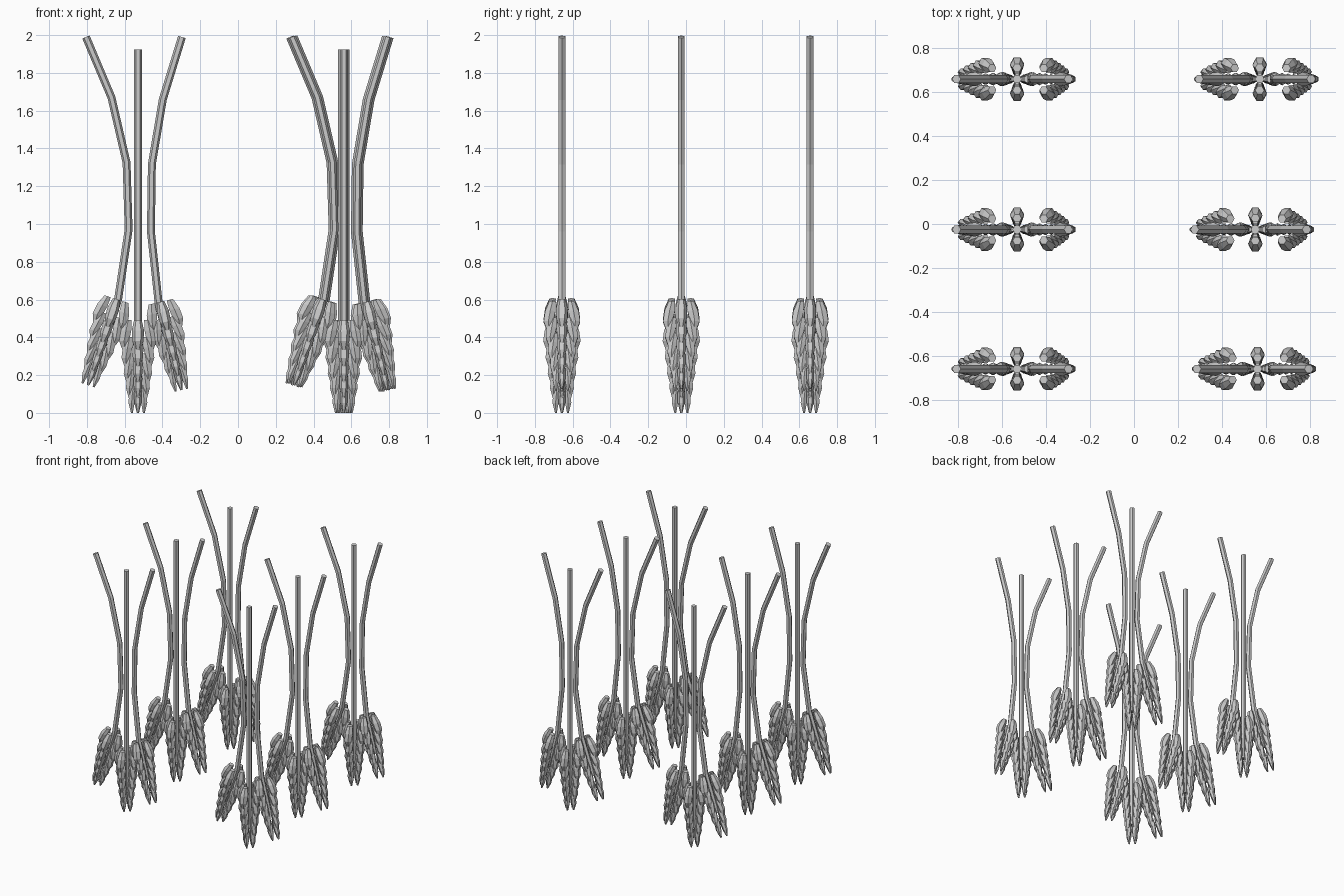
import bpy, bmesh
from math import sin, cos, pi
from mathutils import Vector, Matrix

if "Cube" in bpy.data.objects:
    bpy.data.objects.remove(bpy.data.objects["Cube"])


def skin(bm, rings):
    """Bridge a list of equal-sided rings and cap both ends."""
    vs = [[bm.verts.new(p) for p in r] for r in rings]
    n = len(vs[0])
    for a, b in zip(vs, vs[1:]):
        for i in range(n):
            j = (i + 1) % n
            bm.faces.new((a[i], a[j], b[j], b[i]))
    bm.faces.new(vs[0])
    bm.faces.new(vs[-1])


def to_mesh(bm, name):
    bmesh.ops.recalc_face_normals(bm, faces=bm.faces)
    me = bpy.data.meshes.new(name)
    bm.to_mesh(me)
    bm.free()
    return me


def stem_mesh(path, radius=0.021):
    """Six-sided stalk following a path in the xz plane."""
    bm = bmesh.new()
    pts = [Vector((x, 0, z)) for x, z in path]
    rings = []
    for i, p in enumerate(pts):
        d = (pts[min(i + 1, len(pts) - 1)] - pts[max(i - 1, 0)]).normalized()
        side = Vector((d.z, 0, -d.x))
        rings.append([p + side * radius * cos(k * pi / 3)
                      + Vector((0, radius * sin(k * pi / 3), 0)) for k in range(6)])
    skin(bm, rings)
    return to_mesh(bm, "stem")


# kernel profile: position along length, thickness, distance from head axis
KERNEL = [(0, 0.62, 0.050), (0.32, 1.0, 0.062), (0.65, 0.92, 0.072), (1, 0.28, 0.068)]
# kernel layers: distance below head top, length, spread, thickness
LAYERS = [(0.0, 0.17, 1.0, 0.032), (0.09, 0.165, 0.87, 0.029), (0.175, 0.16, 0.74, 0.026),
          (0.255, 0.155, 0.61, 0.023), (0.335, 0.15, 0.46, 0.020)]


def head_mesh(top, tilt, size):
    """Grain head: layers of four kernels hanging below the stalk."""
    bm = bmesh.new()
    for start, length, spread, thick in LAYERS:
        for q in range(4):
            turn = Matrix.Rotation(q * pi / 2, 3, 'Z')
            rings = []
            for t, r, off in KERNEL:
                rings.append([turn @ Vector((off * spread + thick * r * cos(pi / 6 + k * pi / 3),
                                             thick * r * sin(pi / 6 + k * pi / 3),
                                             -start - t * length)) for k in range(6)])
            skin(bm, rings)
    m = (Matrix.Translation((top[0], 0, top[1])) @ Matrix.Rotation(tilt, 4, 'Y')
         @ Matrix.Scale(size, 4))
    bm.transform(m)
    return to_mesh(bm, "grain_head")


# three stalks of one bunch, x measured from the middle stalk
parts = {
    "left_stem": stem_mesh([(-0.275, 1.99), (-0.14, 1.67), (-0.06, 1.325), (-0.049, 0.97),
                            (-0.105, 0.60), (-0.20, 0.32)]),
    "middle_stem": stem_mesh([(0, 1.925), (0, 0.15)]),
    "right_stem": stem_mesh([(0.233, 1.99), (0.132, 1.66), (0.074, 1.317), (0.069, 0.96),
                             (0.11, 0.58), (0.18, 0.30)]),
    "left_head": head_mesh((-0.113, 0.602), 0.32, 0.99),
    "middle_head": head_mesh((0, 0.492), 0, 1.015),
    "right_head": head_mesh((0.121, 0.588), -0.23, 0.99),
}

# six hanging bunches
spots = [(-0.53, 0.657), (-0.53, -0.025), (-0.53, -0.657),
         (0.57, 0.657), (0.55, -0.025), (0.56, -0.657)]
for i, (x, y) in enumerate(spots, 1):
    for name, me in parts.items():
        ob = bpy.data.objects.new(f"bunch_{i}_{name}", me)
        ob.location = (x, y, 0)
        bpy.context.collection.objects.link(ob)
